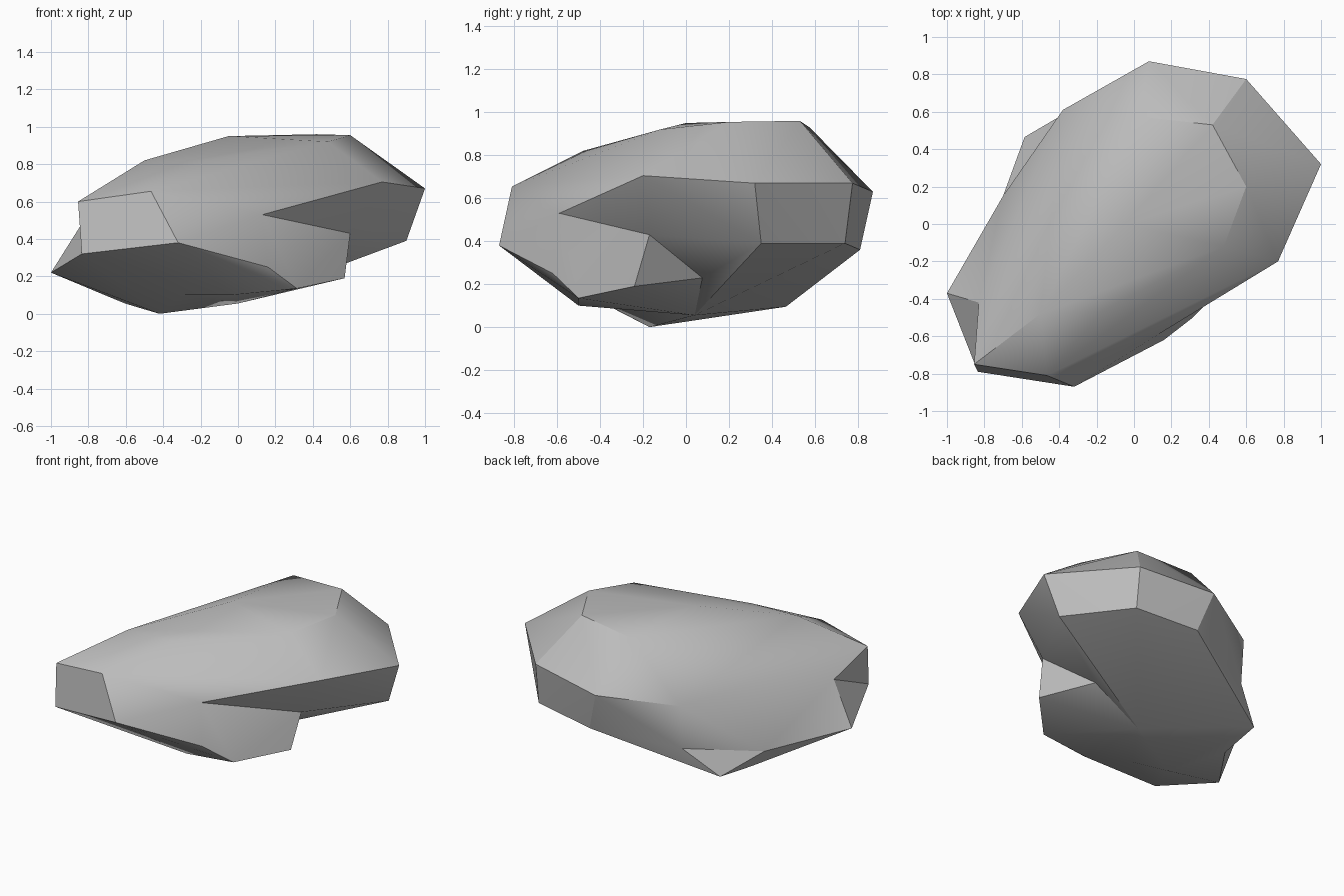
import bpy, bmesh, math
from mathutils import Vector

cube = bpy.data.objects.get("Cube")
if cube:
    bpy.data.objects.remove(cube, do_unlink=True)

# Stone colour
stone = bpy.data.materials.new("stone_grey")
stone.use_nodes = True
grey = (0.5, 0.5, 0.5, 1)
stone.diffuse_color = grey
stone.node_tree.nodes["Principled BSDF"].inputs["Base Color"].default_value = grey

# Corner points of the rock, grouped by area
crown = dict(E=(.48, -.12, .92), F=(.6, .2, .955), G=(.42, .53, .96), I=(.02, .575, .93),
             O=(-.05, 0, .95), P=(-.5, -.48, .82), R=(-.17, -.465, .82))
rim = dict(A=(.08, .87, .63), B=(.6, .775, .67), C=(1, .32, .67), D=(.77, -.2, .705),
           H=(-.38, .61, .58), L=(-.855, -.75, .6), Q=(-.465, -.81, .655),
           N=(-.83, -.42, .49), X=(.13, -.59, .53))
waist = dict(v=(.9, .35, .39), w=(.6, .74, .39), u=(.165, .81, .36), U=(-.38, .585, .28),
             S=(-.7, .15, .18), K=(-1, -.37, .22), M=(-.835, -.79, .32),
             e=(-.32, -.87, .38), Y=(.6, -.17, .43))
base = dict(f=(.57, -.24, .19), g=(.375, .08, .23), b=(0, .04, .055), c=(.315, -.5, .135),
            d=(.16, -.62, .25), h=(-.42, -.17, 0), i=(-.29, -.36, .1), j=(-.04, -.5, .1),
            T=(-.605, .16, .055), J=(-.585, .465, .095))
points = {**crown, **rim, **waist, **base}


def lump(name, corners):
    """Convex chunk of stone wrapped around the lettered corners."""
    bm = bmesh.new()
    for key in corners:
        bm.verts.new(Vector(points[key]))
    bmesh.ops.convex_hull(bm, input=list(bm.verts))
    loose = [v for v in bm.verts if not v.link_faces]
    bmesh.ops.delete(bm, geom=loose, context='VERTS')
    bmesh.ops.recalc_face_normals(bm, faces=list(bm.faces))
    mesh = bpy.data.meshes.new(name)
    bm.to_mesh(mesh)
    bm.free()
    mesh.materials.append(stone)
    obj = bpy.data.objects.new(name, mesh)
    bpy.context.scene.collection.objects.link(obj)
    return obj


# Overhanging upper slab, and the chunks below it that leave notches between
rock = lump("rock", "ABCDEFGHIOPLQRNMXYvwugbUS")
chunks = [lump("front_chunk", "LMQRPXYfgbcdeij"),
          lump("side_chunk", "KMNSThib"),
          lump("back_chunk", "JTUuSbhi")]

# Fuse the chunks into one stone
bpy.ops.object.select_all(action='DESELECT')
bpy.context.view_layer.objects.active = rock
rock.select_set(True)
for chunk in chunks:
    fuse = rock.modifiers.new("fuse", 'BOOLEAN')
    fuse.operation = 'UNION'
    fuse.solver = 'EXACT'
    fuse.object = chunk
    bpy.ops.object.modifier_apply(modifier=fuse.name)
    bpy.data.objects.remove(chunk, do_unlink=True)

# Tidy slivers left by the fusing
bm = bmesh.new()
bm.from_mesh(rock.data)
bmesh.ops.remove_doubles(bm, verts=list(bm.verts), dist=0.004)
bmesh.ops.dissolve_limit(bm, angle_limit=math.radians(1),
                         verts=list(bm.verts), edges=list(bm.edges))
bmesh.ops.triangulate(bm, faces=list(bm.faces))
bm.to_mesh(rock.data)
bm.free()

# Soft shading over shallow creases, hard edges elsewhere
bpy.ops.object.shade_smooth_by_angle(angle=math.radians(30))
